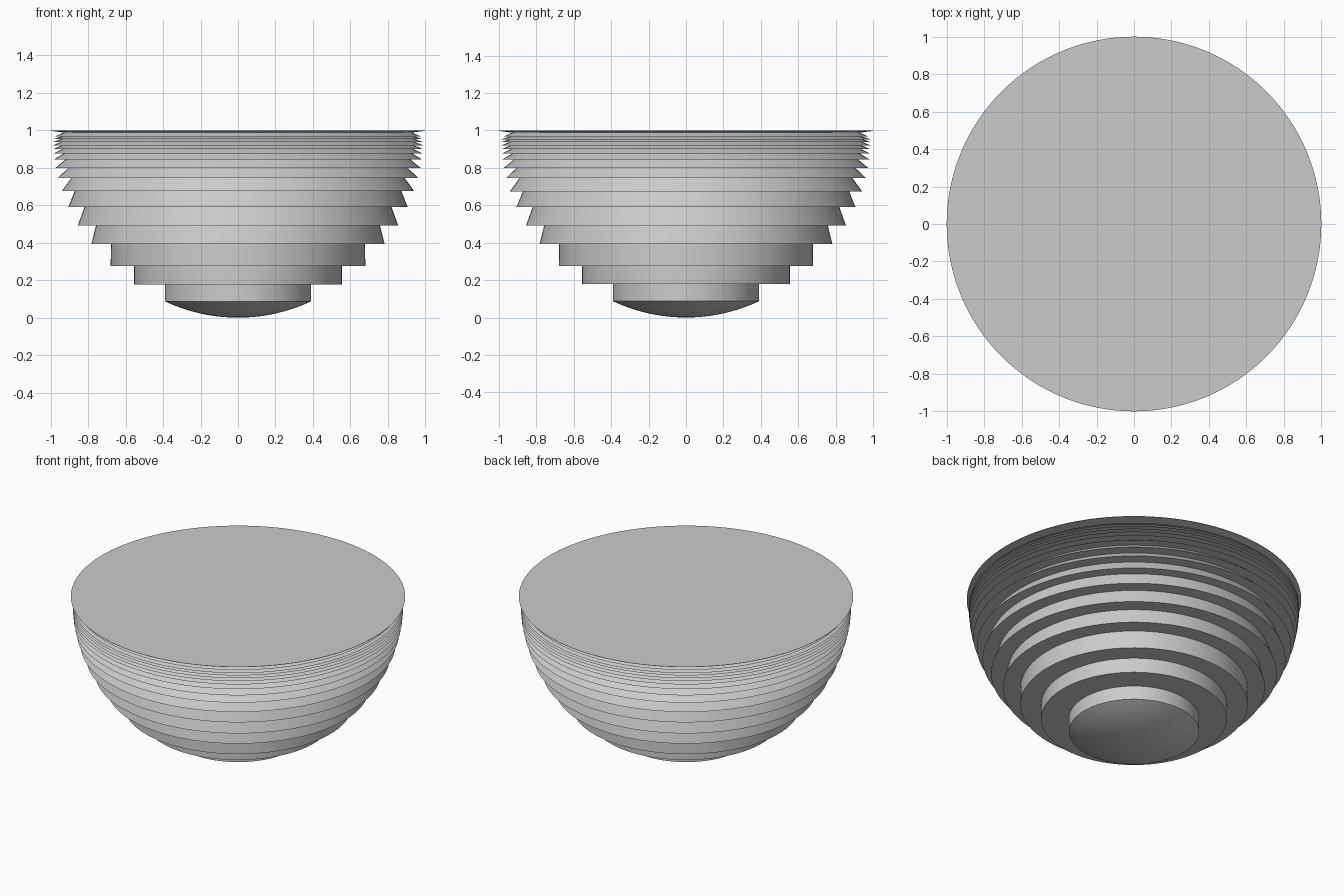
import bpy
import bmesh
import math

cube = bpy.data.objects.get("Cube")
if cube:
    bpy.data.objects.remove(cube, do_unlink=True)

SEGMENTS = 128

grey = bpy.data.materials.new("light_grey")
grey.use_nodes = True
grey.diffuse_color = (0.6, 0.6, 0.6, 1)
grey.node_tree.nodes["Principled BSDF"].inputs["Base Color"].default_value = (0.6, 0.6, 0.6, 1)


def lathe(name, profile):
    """Revolve (radius, height) points that start and end on the axis."""
    bm = bmesh.new()
    verts = [bm.verts.new((r, 0, z)) for r, z in profile]
    edges = [bm.edges.new(pair) for pair in zip(verts, verts[1:])]
    bmesh.ops.spin(bm, geom=verts + edges, cent=(0, 0, 0), axis=(0, 0, 1),
                   angle=math.tau, steps=SEGMENTS, use_duplicate=False)
    bmesh.ops.remove_doubles(bm, verts=bm.verts, dist=1e-5)
    bmesh.ops.recalc_face_normals(bm, faces=bm.faces)
    mesh = bpy.data.meshes.new(name)
    bm.to_mesh(mesh)
    bm.free()
    mesh.materials.append(grey)
    obj = bpy.data.objects.new(name, mesh)
    bpy.context.collection.objects.link(obj)
    bpy.ops.object.select_all(action='DESELECT')
    obj.select_set(True)
    bpy.context.view_layer.objects.active = obj
    bpy.ops.object.shade_smooth_by_angle(angle=math.radians(30))
    return obj


# Tiers: bottom height, bottom radius, top radius
tiers = [
    (0.087, 0.39, 0.39), (0.178, 0.555, 0.555), (0.275, 0.68, 0.678),
    (0.392, 0.783, 0.758), (0.493, 0.855, 0.82), (0.59, 0.906, 0.872),
    (0.675, 0.941, 0.89), (0.746, 0.962, 0.905), (0.80, 0.974, 0.92),
    (0.845, 0.982, 0.93), (0.877, 0.985, 0.937), (0.90, 0.987, 0.94),
    (0.92, 0.988, 0.945), (0.938, 0.988, 0.945), (0.953, 0.987, 0.94),
    (0.968, 0.975, 0.93),
]
RIM_BOTTOM = 0.988

# Curved base below the first tier
base_z, base_r = tiers[0][:2]
ball = (base_r ** 2 + base_z ** 2) / (2 * base_z)
sweep = math.asin(base_r / ball)
profile = [(ball * math.sin(sweep * i / 10), ball * (1 - math.cos(sweep * i / 10)))
           for i in range(10)]

# Stepped walls with flat undersides
tops = [t[0] for t in tiers[1:]] + [RIM_BOTTOM]
for (z, low, high), top in zip(tiers, tops):
    profile += [(low, z), (high, top)]

# Thin flared rim and flat lid
profile += [(1.0, 0.998), (1.0, 1.0), (0.0, 1.0)]
lathe("stepped_bowl", profile)
